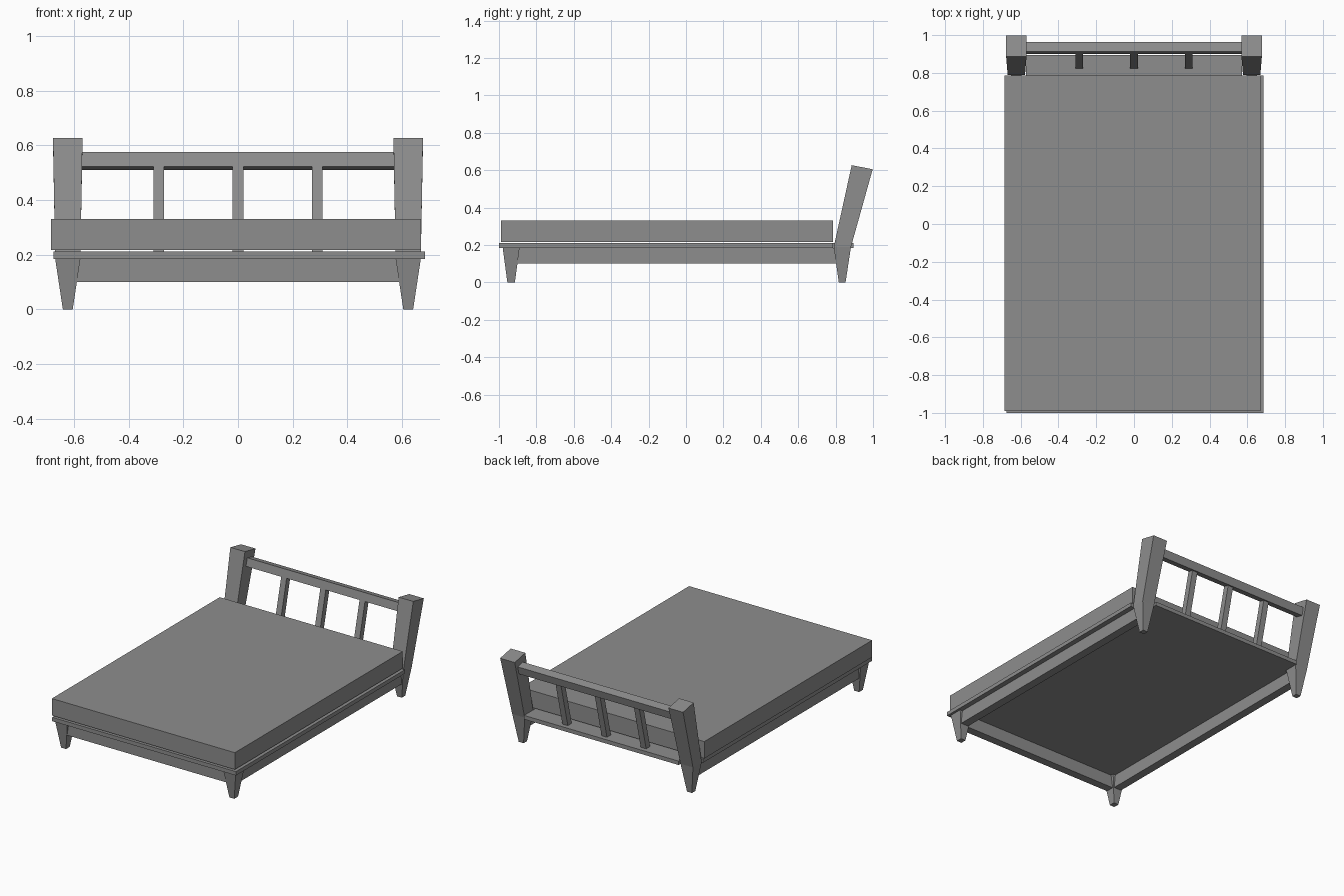
import bpy, bmesh, math
from mathutils import Vector

cube = bpy.data.objects.get("Cube")
if cube:
    bpy.data.objects.remove(cube, do_unlink=True)

grey = bpy.data.materials.new("plain grey")
grey.use_nodes = True
GREY = (0.27, 0.27, 0.27, 1)
grey.diffuse_color = GREY
grey.node_tree.nodes["Principled BSDF"].inputs["Base Color"].default_value = GREY


def finish(name, bm):
    bmesh.ops.recalc_face_normals(bm, faces=bm.faces)
    mesh = bpy.data.meshes.new(name)
    bm.to_mesh(mesh)
    bm.free()
    mesh.materials.append(grey)
    obj = bpy.data.objects.new(name, mesh)
    bpy.context.collection.objects.link(obj)
    return obj


def box(name, x, y, z, tilt=0):
    """Box from (min, max) ranges, leaned about its own centre."""
    bm = bmesh.new()
    bmesh.ops.create_cube(bm, size=1)
    for v in bm.verts:
        v.co = Vector([c * (r[1] - r[0]) for c, r in zip(v.co, (x, y, z))])
    obj = finish(name, bm)
    obj.location = [sum(r) / 2 for r in (x, y, z)]
    obj.rotation_euler.x = tilt
    return obj


def loft(name, sections, side):
    """Square post through sections: (half width, front y, front z, back y, back z)."""
    bm = bmesh.new()
    rings = []
    for w, fy, fz, by, bz in sections:
        cx = side * LEG_X
        rings.append([bm.verts.new(p) for p in (
            (cx - w, fy, fz), (cx + w, fy, fz), (cx + w, by, bz), (cx - w, by, bz))])
    for a, b in zip(rings, rings[1:]):
        for i in range(4):
            j = (i + 1) % 4
            bm.faces.new((a[i], a[j], b[j], b[i]))
    bm.faces.new(rings[0])
    bm.faces.new(rings[-1])
    return finish(name, bm)


LEG_X = 0.623
LEAN = math.atan2(0.105, 0.427)

# Mattress, a hair above the platform
box("mattress", (-0.685, 0.67), (-0.99, 0.785), (0.217, 0.33))

# Platform with a narrower tab reaching between the headboard posts
bm = bmesh.new()
outline = [(-0.675, -1), (0.685, -1), (0.685, 0.785), (0.572, 0.785),
           (0.572, 0.895), (-0.572, 0.895), (-0.572, 0.785), (-0.675, 0.785)]
base = bm.faces.new([bm.verts.new((x, y, 0.185)) for x, y in outline])
top = bmesh.ops.extrude_face_region(bm, geom=[base])["geom"]
bmesh.ops.translate(bm, vec=(0, 0, 0.026),
                    verts=[g for g in top if isinstance(g, bmesh.types.BMVert)])
finish("platform", bm)

# Under-frame: front apron and two side rails
box("front_apron", (-0.62, 0.62), (-0.965, -0.91), (0.1, 0.185))
for side, label in ((1, "left"), (-1, "right")):
    x = side * LEG_X
    box(label + "_side_rail", (x - 0.028, x + 0.028), (-0.93, 0.84), (0.1, 0.185))

    # Tapered front leg and bent headboard post
    loft(label + "_front_leg", [(0.018, -0.955, 0, -0.915, 0),
                                (0.046, -0.98, 0.185, -0.89, 0.185)], side)
    loft(label + "_headboard_post", [(0.018, 0.817, 0, 0.853, 0),
                                     (0.046, 0.79, 0.19, 0.882, 0.19),
                                     (0.054, 0.886, 0.627, 0.998, 0.605)], side)

# Headboard rail and slats, leaning with the posts
box("headboard_rail", (-0.575, 0.575), (0.905, 0.959), (0.516, 0.57), -LEAN)
for i in (-1, 0, 1):
    x = i * 0.29
    box("headboard_slat", (x - 0.02, x + 0.02), (0.861, 0.901), (0.2, 0.53), -LEAN)
